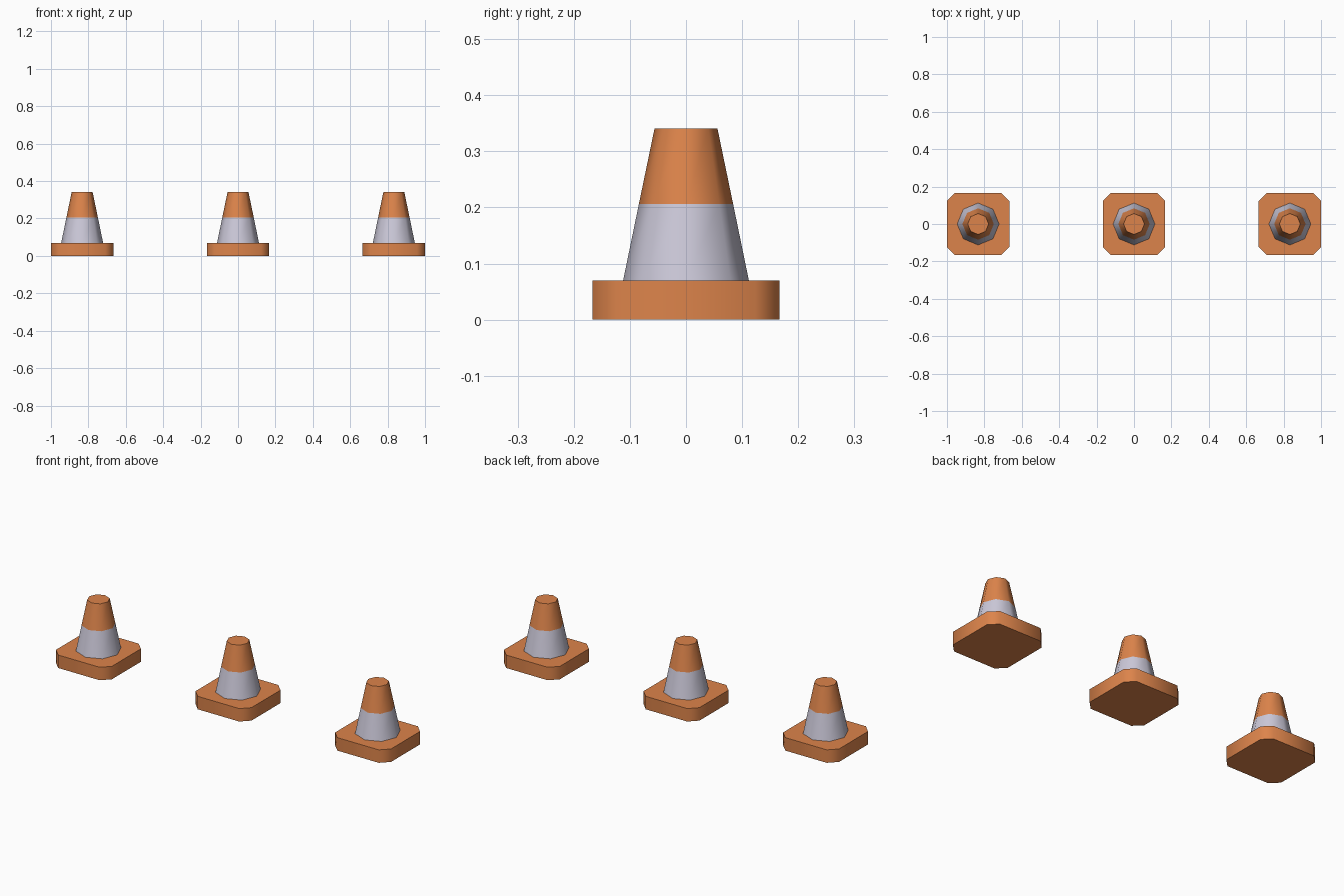
import bpy, bmesh, math

if "Cube" in bpy.data.objects:
    bpy.data.objects.remove(bpy.data.objects["Cube"])


def material(name, rgb):
    m = bpy.data.materials.new(name)
    m.diffuse_color = (*rgb, 1)
    m.use_nodes = True
    m.node_tree.nodes["Principled BSDF"].inputs["Base Color"].default_value = m.diffuse_color
    return m


ORANGE = material("orange", (0.72, 0.23, 0.07))
WHITE = material("pale_grey", (0.60, 0.58, 0.69))


def stack(name, rings, mats, x, stripe_top=None):
    """Closed solid lofted through rings of points; faces below stripe_top get slot 1."""
    bm = bmesh.new()
    loops = [[bm.verts.new(p) for p in ring] for ring in rings]
    n = len(loops[0])
    for a, b in zip(loops, loops[1:]):
        for i in range(n):
            j = (i + 1) % n
            bm.faces.new((a[i], a[j], b[j], b[i]))
    bm.faces.new(loops[0][::-1])
    bm.faces.new(loops[-1])
    if stripe_top is not None:
        for f in bm.faces:
            if f.calc_center_median().z < stripe_top:
                f.material_index = 1
    me = bpy.data.meshes.new(name)
    bm.to_mesh(me)
    bm.free()
    ob = bpy.data.objects.new(name, me)
    bpy.context.collection.objects.link(ob)
    for m in mats:
        me.materials.append(m)
    ob.location.x = x
    bpy.ops.object.select_all(action='DESELECT')
    ob.select_set(True)
    bpy.context.view_layer.objects.active = ob
    bpy.ops.object.shade_smooth_by_angle(angle=math.radians(60))
    return ob


def octagon(r, z):
    return [(r * math.cos(k * math.pi / 4), r * math.sin(k * math.pi / 4), z) for k in range(8)]


def chamfered_square(h, c, z):
    k = h - c
    return [(h, -k, z), (h, k, z), (k, h, z), (-k, h, z),
            (-h, k, z), (-h, -k, z), (-k, -h, z), (k, -h, z)]


# Three identical cones in a row
H, SPACING = 0.1667, 0.8333
for side, x in (("left", -SPACING), ("middle", 0), ("right", SPACING)):
    # Square foot with cut corners
    stack(side + "_cone_foot", [chamfered_square(H, 0.043, z) for z in (0, 0.07)], [ORANGE], x)
    # Tapered body: pale lower band, orange upper half
    stack(side + "_cone_body",
          [octagon(0.112, 0.07), octagon(0.084, 0.206), octagon(0.056, 0.341)],
          [ORANGE, WHITE], x, stripe_top=0.206)
